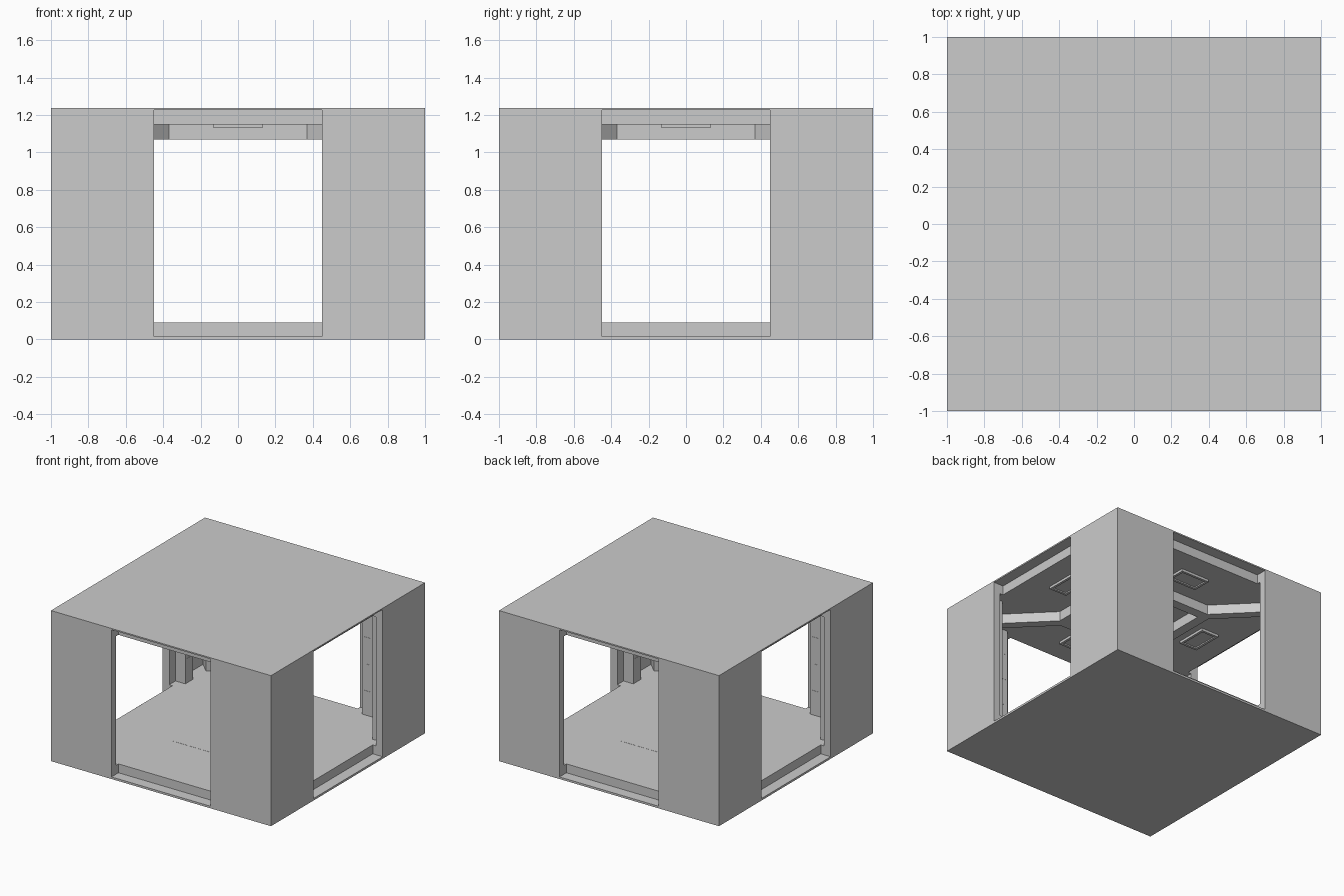
import bpy
from math import radians
from mathutils import Matrix, Vector

if "Cube" in bpy.data.objects:
    bpy.data.objects.remove(bpy.data.objects["Cube"])


def box(name, lo, hi, turn=0.0):
    """Box from two corners, turned about the z axis through the origin."""
    me = bpy.data.meshes.new(name)
    c = [Vector((x, y, z)) for x in (lo[0], hi[0]) for y in (lo[1], hi[1]) for z in (lo[2], hi[2])]
    rot = Matrix.Rotation(radians(turn), 3, 'Z')
    me.from_pydata([rot @ v for v in c], [], [(0, 1, 3, 2), (4, 6, 7, 5), (0, 4, 5, 1),
                                              (2, 3, 7, 6), (0, 2, 6, 4), (1, 5, 7, 3)])
    ob = bpy.data.objects.new(name, me)
    bpy.context.collection.objects.link(ob)
    return ob


def cut(target, lo, hi, turn=0.0):
    tool = box("cutter", lo, hi, turn)
    tool.hide_render = True
    m = target.modifiers.new("cut", 'BOOLEAN')
    m.operation, m.solver, m.object = 'DIFFERENCE', 'EXACT', tool
    bpy.context.view_layer.objects.active = target
    bpy.ops.object.modifier_apply(modifier=m.name)
    bpy.data.objects.remove(tool)


FLOOR, CEIL, WALL, DOOR = 0.09, 1.15, 0.94, 0.45

# Hollow outer shell with a recessed doorway in each side
shell = box("room_shell", (-1, -1, 0), (1, 1, 1.237))
cut(shell, (-WALL, -WALL, FLOOR), (WALL, WALL, CEIL))
for a in (0, 90, 180, 270):
    cut(shell, (-DOOR, -1.1, 0.017), (DOOR, -0.91, 1.226), a)

# Raised floor panel
box("floor_panel", (-0.35, -0.35, FLOOR - 0.01), (0.35, 0.35, FLOOR + 0.001))

# Square ceiling ring
ring = box("ceiling_ring", (-0.42, -0.42, 1.07), (0.42, 0.42, CEIL))
cut(ring, (-0.34, -0.34, 1.0), (0.34, 0.34, 1.2))

for a in (0, 90, 180, 270):
    # Diagonal ceiling beam and its corner column
    box("diagonal_beam", (0.55, -0.036, 1.07), (1.30, 0.036, CEIL), a + 45)
    box("corner_column", (1.17, -0.036, FLOOR), (1.30, 0.036, 1.07), a + 45)
    # Ceiling light: frame with a sunken face
    lamp = box("ceiling_light", (-0.13, -0.72, 1.13), (0.13, -0.56, CEIL), a)
    cut(lamp, (-0.11, -0.70, 1.12), (0.11, -0.58, 1.14), a)
    # Pillars beside each doorway, with thin raised bands
    for s in (-1, 1):
        x0, x1 = sorted((s * 0.53, s * 0.63))
        box("door_pillar", (x0, -WALL, FLOOR), (x1, -0.85, CEIL), a)
        for i in range(4):
            z = 0.28 + i * 0.22
            box("pillar_band", (x0 + 0.02, -0.86, z), (x1 - 0.02, -0.848, z + 0.012), a)
